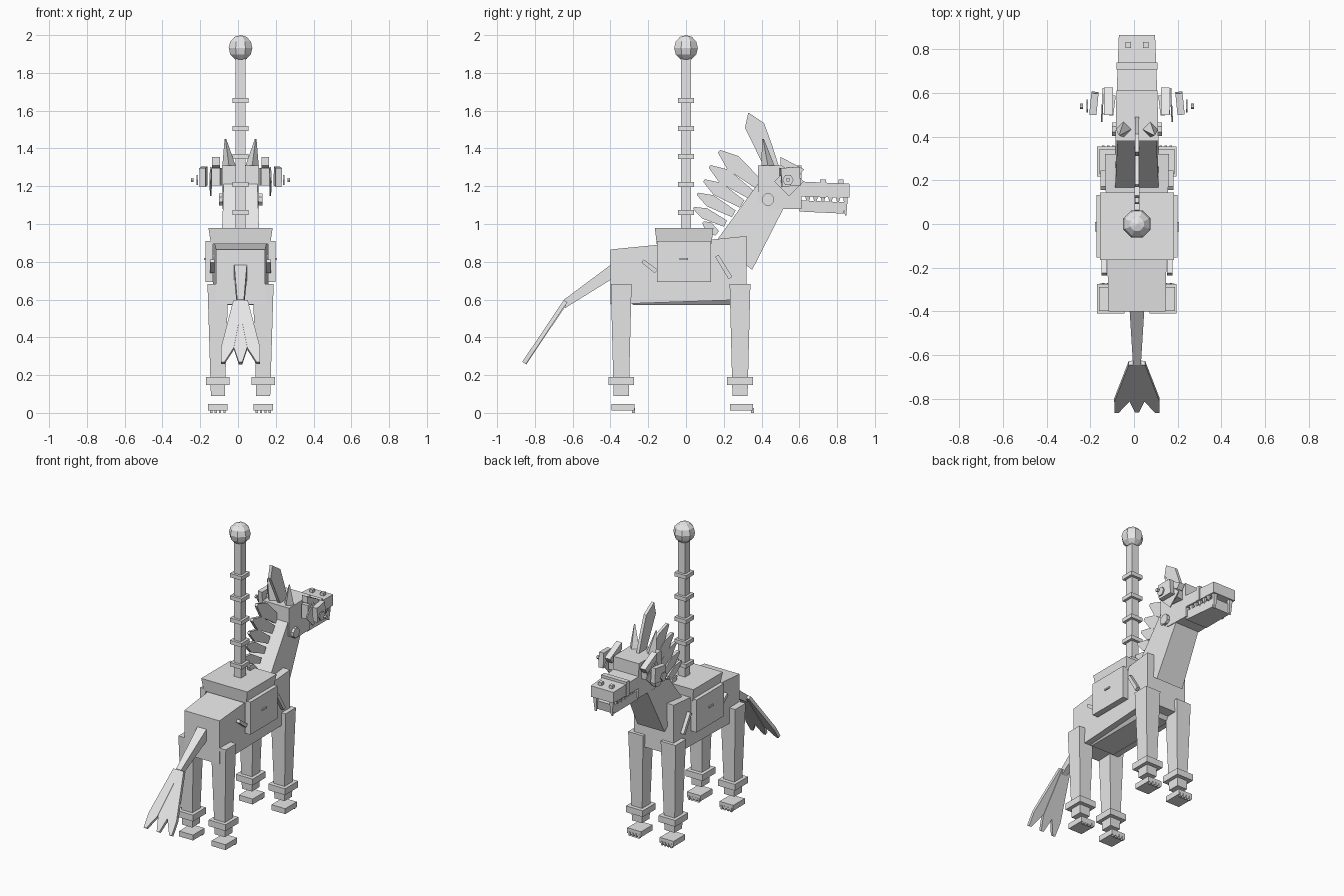
import bpy, bmesh, math
from mathutils import Vector, Matrix

cube = bpy.data.objects.get("Cube")
if cube:
    bpy.data.objects.remove(cube)

GREY = (0.8, 0.8, 0.8, 1)
mat = bpy.data.materials.new("light_grey")
mat.use_nodes = True
mat.diffuse_color = GREY
mat.node_tree.nodes["Principled BSDF"].inputs["Base Color"].default_value = GREY

MID = 0.0135  # centre line
SIDES = (("left", 1), ("right", -1))


def finish(name, bm):
    bmesh.ops.recalc_face_normals(bm, faces=bm.faces)
    mesh = bpy.data.meshes.new(name)
    bm.to_mesh(mesh)
    bm.free()
    mesh.materials.append(mat)
    obj = bpy.data.objects.new(name, mesh)
    bpy.context.collection.objects.link(obj)
    return obj


def loft(name, ring_a, ring_b):
    """Solid between two matching rings of points."""
    bm = bmesh.new()
    a = [bm.verts.new(p) for p in ring_a]
    b = [bm.verts.new(p) for p in ring_b]
    bm.faces.new(a)
    bm.faces.new(b)
    for i in range(len(a)):
        j = (i + 1) % len(a)
        bm.faces.new((a[i], a[j], b[j], b[i]))
    return finish(name, bm)


def side_profile(name, pts, half=None, x=0.0):
    """Side outline of (y, z[, half width]) spread across the centre line."""
    rings = [[(MID + x + s * (half or p[2]), p[0], p[1]) for p in pts] for s in (-1, 1)]
    return loft(name, *rings)


def block(name, x, y, z0, z1, bottom, top=None):
    """Upright block; bottom and top are half sizes in x and y."""
    rings = [[(MID + x + i * h[0], y + j * h[1], z)
              for i, j in ((-1, -1), (1, -1), (1, 1), (-1, 1))]
             for h, z in ((bottom, z0), (top or bottom, z1))]
    return loft(name, *rings)


def disc(name, x, y, z, radius, thick, sides, turn=0.0, tilt=0.0):
    """Flat polygon facing sideways."""
    bm = bmesh.new()
    m = (Matrix.Translation((MID + x, y, z)) @ Matrix.Rotation(tilt, 4, 'Z')
         @ Matrix.Rotation(turn, 4, 'X') @ Matrix.Rotation(math.pi / 2, 4, 'Y'))
    bmesh.ops.create_cone(bm, cap_ends=True, segments=sides, radius1=radius,
                          radius2=radius, depth=thick, matrix=m)
    return finish(name, bm)


def leaf(root, tip, width):
    """Pointed blade outline in 2D, widest near the tip."""
    root, tip = Vector(root), Vector(tip)
    d = tip - root
    n = Vector((-d.y, d.x)).normalized() * width
    return [root - n * 0.6, root + d * 0.65 - n, tip - n * 0.2,
            tip + n * 0.2, root + d * 0.65 + n, root + n * 0.6]


# Body, belly and saddle
side_profile("body", [(-0.40, 0.575, 0.13), (0.32, 0.60, 0.147),
                      (0.32, 0.936, 0.147), (-0.40, 0.865, 0.13)])
block("belly", 0, -0.02, 0.572, 0.62, (0.085, 0.26), (0.125, 0.29))
block("saddle", 0, -0.01, 0.895, 0.979, (0.157, 0.145), (0.17, 0.155))
for side, s in SIDES:
    block(side + "_saddle_flap", s * 0.165, -0.01, 0.693, 0.91, (0.02, 0.143))
    block(side + "_flap_clasp", s * 0.187, -0.012, 0.81, 0.82, (0.006, 0.022))
    side_profile(side + "_rear_strap", [(-0.235, 0.795), (-0.165, 0.74),
                 (-0.15, 0.758), (-0.225, 0.813)], 0.012, s * 0.15)
    side_profile(side + "_front_strap", [(0.155, 0.825), (0.225, 0.708),
                 (0.245, 0.72), (0.172, 0.838)], 0.012, s * 0.155)

# Legs with cuffs, hooves and toe studs
for side, s in SIDES:
    for end, y in (("rear", -0.343), ("front", 0.286)):
        tag = f"{end}_{side}_"
        x = s * 0.12
        block(tag + "leg", x, y, 0.09, 0.683, (0.037, 0.04), (0.055, 0.055))
        block(tag + "cuff", x, y, 0.148, 0.19, (0.062, 0.068))
        block(tag + "hoof", x, y + 0.009, 0.012, 0.048, (0.051, 0.061))
        for k in range(4):
            block(tag + "toe_stud", x + (k - 1.5) * 0.023, y + 0.065, 0, 0.026, (0.006, 0.008))

# Pole with rings and ball
block("pole", 0, 0, 0.96, 1.88, (0.026, 0.026))
for k in range(5):
    z = 1.06 + k * 0.1485
    block("pole_ring", 0, 0, z - 0.013, z + 0.013, (0.043, 0.043))
bm = bmesh.new()
bmesh.ops.create_uvsphere(bm, u_segments=8, v_segments=6, radius=0.068,
                          matrix=Matrix.Translation((MID, 0, 1.932)) @ Matrix.Rotation(math.pi / 8, 4, 'Z'))
finish("pole_ball", bm)

# Tail: tapered stem and a fan of three blades
side_profile("tail_stem", [(-0.39, 0.79, 0.034), (-0.39, 0.71, 0.034),
                           (-0.64, 0.555, 0.018), (-0.645, 0.60, 0.018)])
start, end = Vector((MID, -0.635, 0.59)), Vector((MID, -0.855, 0.262))
along = (end - start).normalized()
lift = along.cross(Vector((1, 0, 0))).normalized() * 0.011
length = (end - start).length
for k in (-1, 0, 1):
    outline = [(k * 0.012 - 0.026, 0), (k * 0.012 + 0.026, 0), (k * 0.07 + 0.034, 0.77),
               (k * 0.094 + 0.009, 1), (k * 0.094 - 0.009, 1), (k * 0.07 - 0.034, 0.77)]
    mid = [start + Vector((px, 0, 0)) + along * (d * length) for px, d in outline]
    shift = lift * (0.3 * k * k)
    loft("tail_blade", [p + lift + shift for p in mid], [p - lift + shift for p in mid])

# Neck and mane
side_profile("neck", [(0.35, 0.757, 0.1), (0.16, 0.91, 0.1),
                      (0.40, 1.24, 0.088), (0.515, 1.08, 0.088)])
tips = [(0.175, 1.385), (0.125, 1.305), (0.095, 1.23), (0.06, 1.16), (0.04, 1.085), (0.09, 1.01)]
for k, tip in enumerate(tips):
    root = (0.385 - 0.044 * k, 1.21 - 0.052 * k)
    side_profile("mane_blade", leaf(root, tip, 0.046 - 0.004 * k), 0.009 + 0.002 * (k % 2))
side_profile("forelock", [(0.33, 1.59), (0.312, 1.51), (0.41, 1.31), (0.49, 1.31),
                          (0.455, 1.42), (0.413, 1.535)], 0.01)

# Head, jaws, noseband and nostrils
side_profile("head", [(0.38, 1.31, 0.098), (0.38, 1.12, 0.098), (0.45, 1.08, 0.095),
                      (0.612, 1.08, 0.09), (0.612, 1.31, 0.094)])
side_profile("upper_jaw", [(0.60, 1.225, 0.093), (0.60, 1.145, 0.093),
                           (0.865, 1.14, 0.083), (0.865, 1.213, 0.083)])
side_profile("lower_jaw", [(0.60, 1.125, 0.08), (0.60, 1.066, 0.08),
                           (0.835, 1.055, 0.068), (0.845, 1.115, 0.068)])
block("noseband", 0, 0.725, 1.14, 1.236, (0.094, 0.016))
for side, s in SIDES:
    block(side + "_nostril", s * 0.04, 0.82, 1.21, 1.235, (0.012, 0.013))
    block(side + "_fang", s * 0.06, 0.845, 1.045, 1.15, (0.006, 0.004), (0.014, 0.012))
    for k in range(5):
        block(side + "_tooth", s * 0.072, 0.645 + k * 0.04, 1.11, 1.146, (0.003, 0.003), (0.01, 0.014))

# Ears, cheeks and layered eyes
for side, s in SIDES:
    base = [(MID + s * 0.06 + 0.037 * math.cos(a), 0.435 + 0.037 * math.sin(a), 1.30)
            for a in (0, math.pi / 2, math.pi, math.pi * 1.5)]
    tip = Vector((MID + s * 0.08, 0.408, 1.45))
    loft(side + "_ear", base, [tip + (Vector(p) - Vector((MID + s * 0.06, 0.435, 1.30))) * 0.12
                               for p in base])
    disc(side + "_cheek", s * 0.1, 0.434, 1.13, 0.034, 0.03, 8, math.pi / 8)
    disc(side + "_eye_socket", s * 0.125, 0.545, 1.25, 0.066, 0.045, 4, math.pi / 4, s * 0.12)
    disc(side + "_eye_diamond", s * 0.158, 0.545, 1.225, 0.078, 0.007, 4, 0, s * 0.05)
    disc(side + "_eye_plate", s * 0.197, 0.553, 1.25, 0.07, 0.033, 4, math.pi / 4 + 0.08, s * 0.1)
    disc(side + "_eyeball", s * 0.228, 0.54, 1.233, 0.03, 0.008, 6)
    disc(side + "_pupil", s * 0.255, 0.54, 1.233, 0.012, 0.014, 6)
    side_profile(side + "_brow", [(0.50, 1.355), (0.50, 1.31), (0.60, 1.255), (0.625, 1.29)],
                 0.02, s * 0.13)
